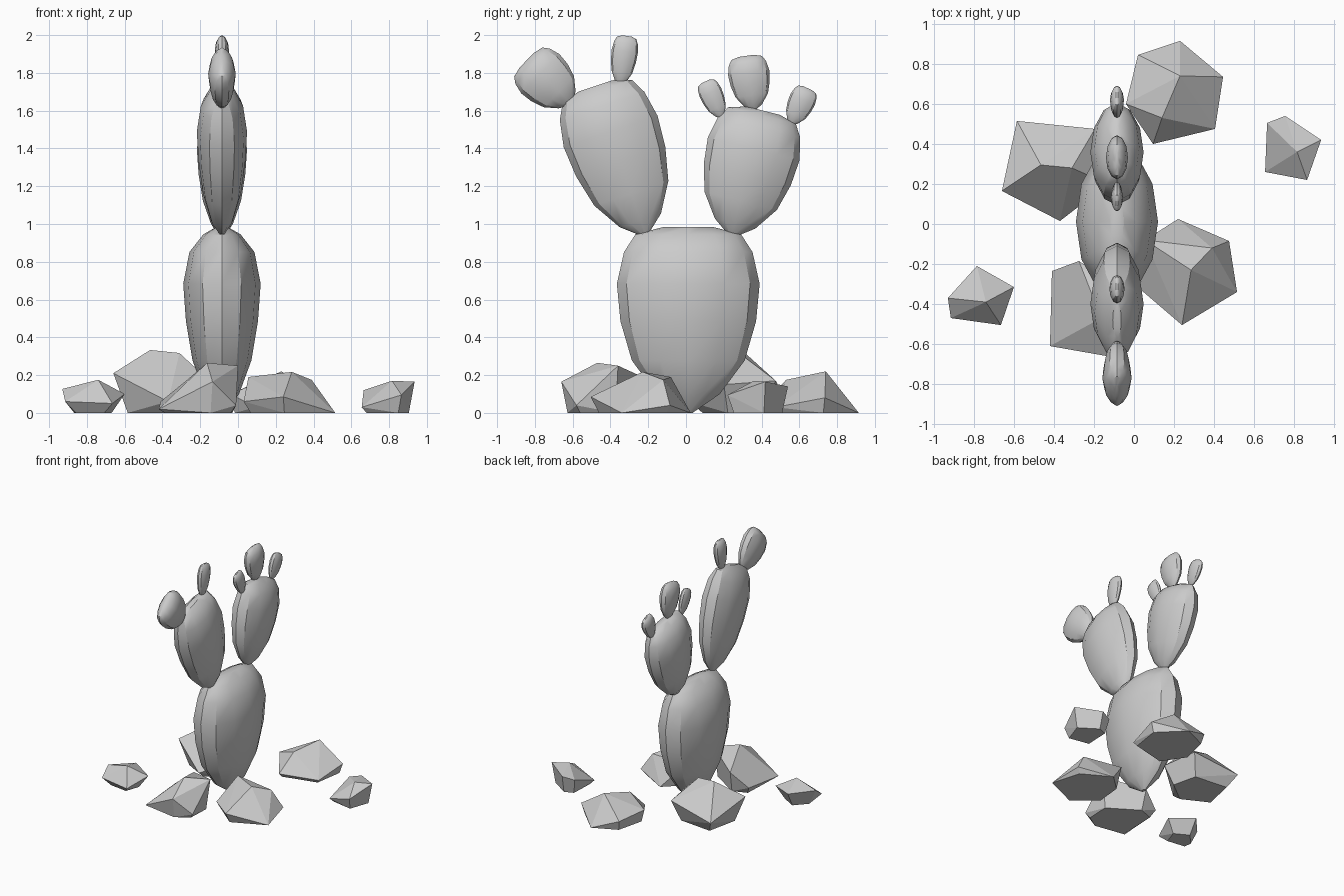
import bpy, bmesh
from math import sin, cos, pi, radians
from mathutils import Matrix, Vector

if "Cube" in bpy.data.objects:
    bpy.data.objects.remove(bpy.data.objects["Cube"])

AXIS_X = -0.085
SIDES = 12
# Pad profile: height, thickness (x), width (y), all relative
PROFILE = [(0.0, 0.06, 0.06), (0.1, 0.44, 0.44), (0.28, 0.76, 0.79), (0.49, 0.93, 0.95),
           (0.69, 1.0, 1.0), (0.86, 0.84, 0.9), (0.955, 0.48, 0.74), (0.993, 0.16, 0.36)]


def finish(name, bm):
    bmesh.ops.recalc_face_normals(bm, faces=bm.faces)
    mesh = bpy.data.meshes.new(name)
    bm.to_mesh(mesh)
    bm.free()
    obj = bpy.data.objects.new(name, mesh)
    bpy.context.collection.objects.link(obj)
    return obj


def pad(name, y, z, tilt, length, half_x, half_y):
    """Lofted flat pad growing from (y, z); positive tilt leans towards +y."""
    bm = bmesh.new()
    rings = []
    for t, px, py in PROFILE:
        rings.append([bm.verts.new((px * half_x * cos(2 * pi * i / SIDES),
                                    py * half_y * sin(2 * pi * i / SIDES), t * length))
                      for i in range(SIDES)])
    for a, b in zip(rings, rings[1:]):
        for i in range(SIDES):
            j = (i + 1) % SIDES
            bm.faces.new((a[i], a[j], b[j], b[i]))
    bm.faces.new(rings[0][::-1])
    bm.faces.new(rings[-1])
    bm.transform(Matrix.Translation((AXIS_X, y, z)) @ Matrix.Rotation(-radians(tilt), 4, 'X'))
    obj = finish(name, bm)
    bpy.ops.object.select_all(action='DESELECT')
    obj.select_set(True)
    bpy.context.view_layer.objects.active = obj
    bpy.ops.object.shade_smooth_by_angle(angle=radians(30))


def rock(name, points, base_scale):
    """Faceted stone: hull of its corners plus a shrunken footprint on the ground."""
    bm = bmesh.new()
    pts = [Vector(p) for p in points]
    mid = sum(pts, Vector()) / len(pts)
    for p in pts:
        bm.verts.new(p)
        if p.z > 0:
            foot = mid.lerp(p, base_scale)
            bm.verts.new((foot.x, foot.y, 0))
    res = bmesh.ops.convex_hull(bm, input=bm.verts[:])
    junk = {g for g in res["geom_interior"] + res["geom_unused"]
            if isinstance(g, bmesh.types.BMVert)}
    bmesh.ops.delete(bm, geom=list(junk), context='VERTS')
    bmesh.ops.dissolve_limit(bm, angle_limit=radians(6), verts=bm.verts[:], edges=bm.edges[:])
    finish(name, bm)


# Large pads
pad("main_pad", 0.012, 0.0, 0, 0.99, 0.205, 0.378)
pad("left_pad", -0.215, 0.94, -18.5, 0.84, 0.133, 0.262)
pad("right_pad", 0.243, 0.935, 14, 0.69, 0.133, 0.25)

# Small buds on the pads
pad("left_outer_bud", -0.605, 1.635, -46, 0.335, 0.073, 0.145)
pad("left_top_bud", -0.35, 1.73, 8, 0.27, 0.038, 0.07)
pad("right_inner_bud", 0.19, 1.56, -24, 0.215, 0.03, 0.062)
pad("right_top_bud", 0.36, 1.60, -8, 0.295, 0.055, 0.11)
pad("right_outer_bud", 0.555, 1.525, 25, 0.215, 0.035, 0.071)

# Rocks around the base
rock("rock_back_right", [(0.02, 0.845, 0.08), (0.23, 0.915, 0), (0.445, 0.735, 0.08),
                         (0.405, 0.475, 0.03), (0.095, 0.40, 0.03), (-0.04, 0.6, 0.1),
                         (0.23, 0.74, 0.22), (0.14, 0.53, 0.175)], 0.9)
rock("rock_front_right", [(0.22, 0.025, 0), (0.475, -0.085, 0.04), (0.515, -0.34, 0),
                          (0.24, -0.505, 0.085), (0.03, -0.325, 0.06), (0.055, -0.08, 0.19),
                          (0.285, -0.23, 0.217), (0.39, -0.12, 0.175)], 0.85)
rock("rock_back_left", [(-0.66, 0.165, 0.21), (-0.585, 0.515, 0.1), (-0.195, 0.475, 0.17),
                        (-0.37, 0.015, 0.06), (-0.465, 0.295, 0.333), (-0.31, 0.28, 0.317),
                        (-0.13, 0.2, 0.15)], 0.72)
rock("rock_front_left", [(-0.135, -0.66, 0.165), (-0.42, -0.61, 0.02), (-0.41, -0.235, 0.06),
                         (-0.275, -0.185, 0.17), (-0.164, -0.47, 0.265), (0, -0.36, 0.25),
                         (-0.01, -0.58, 0.04)], 0.85)
rock("small_rock_left", [(-0.785, -0.21, 0.12), (-0.6, -0.315, 0.1), (-0.665, -0.505, 0.05),
                         (-0.915, -0.47, 0.06), (-0.93, -0.37, 0.127),
                         (-0.74, -0.39, 0.175)], 0.6)
rock("small_rock_right", [(0.665, 0.505, 0.12), (0.755, 0.54, 0.14), (0.935, 0.42, 0.165),
                          (0.865, 0.22, 0.095), (0.655, 0.26, 0.03),
                          (0.815, 0.36, 0.17)], 0.8)
